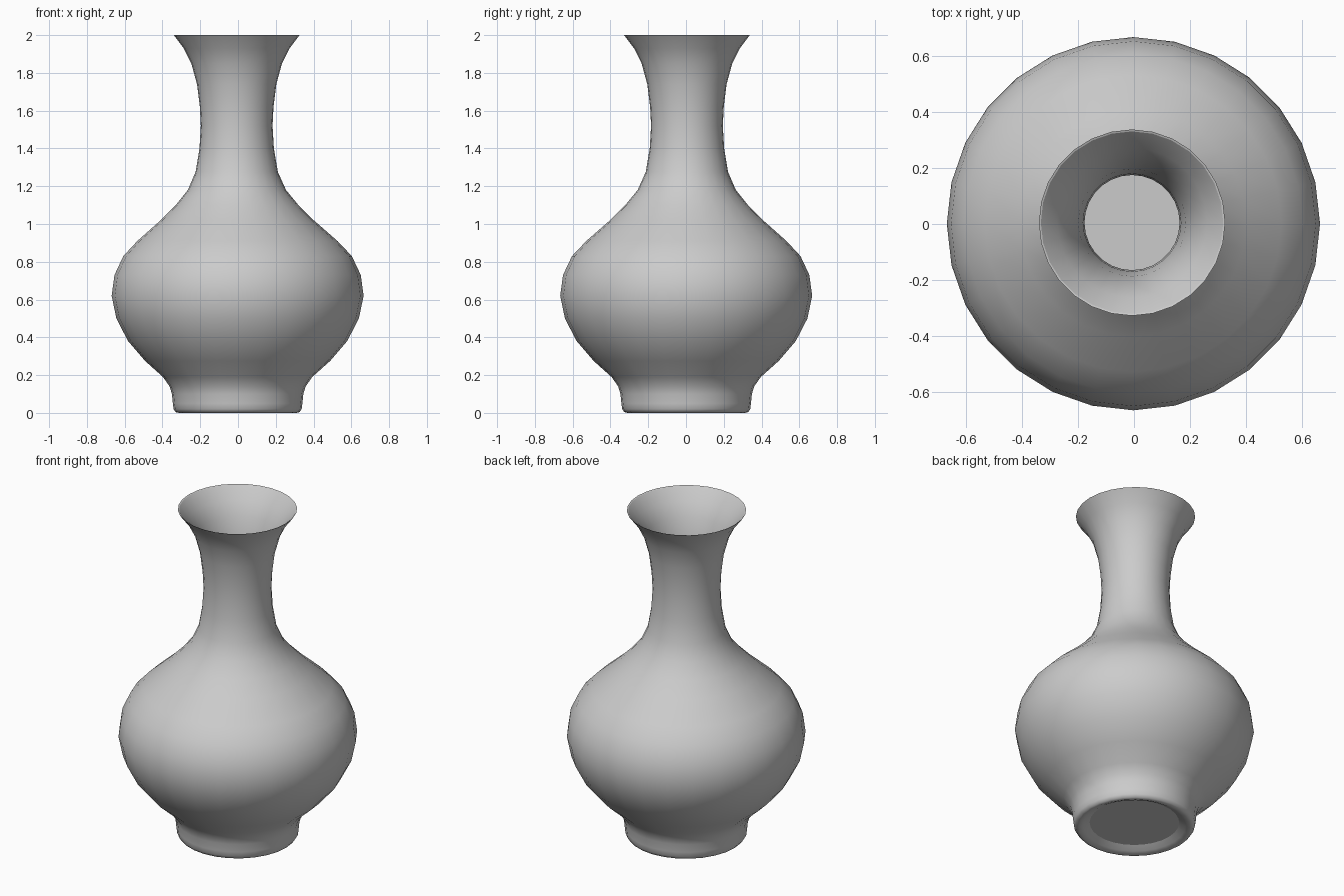
import bpy, bmesh, math

SIDES = 28

# outer silhouette (radius, height) from foot to lip
OUTER = [(0.25, 0.03), (0.285, 0.01), (0.31, 0.0), (0.328, 0.004), (0.339, 0.02),
         (0.343, 0.05), (0.348, 0.10), (0.36, 0.14), (0.395, 0.19), (0.49, 0.275),
         (0.58, 0.38), (0.642, 0.50), (0.667, 0.62), (0.652, 0.73), (0.605, 0.83),
         (0.53, 0.91), (0.405, 1.02), (0.325, 1.10), (0.26, 1.18), (0.218, 1.275),
         (0.197, 1.40), (0.19, 1.52), (0.195, 1.62), (0.21, 1.74), (0.24, 1.85),
         (0.28, 1.93), (0.333, 2.0)]
# inner wall from lip down to the floor
INNER = [(0.326, 1.997), (0.268, 1.93), (0.225, 1.85), (0.192, 1.74), (0.175, 1.62),
         (0.17, 1.52), (0.177, 1.40), (0.198, 1.27), (0.245, 1.165), (0.31, 1.085),
         (0.39, 1.005), (0.515, 0.895), (0.587, 0.82), (0.632, 0.725), (0.647, 0.62),
         (0.622, 0.505), (0.563, 0.39), (0.475, 0.29), (0.38, 0.205), (0.33, 0.14),
         (0.30, 0.07), (0.27, 0.055)]


def lathe(name, profile):
    bm = bmesh.new()
    rings = []
    for r, z in profile:
        # the neck sits very slightly off the axis
        t = min(max((z - 0.8) / 0.5, 0), 1)
        ox, oy = -0.002 - 0.005 * t, 0.001 + 0.004 * t
        rings.append([bm.verts.new((ox + r * math.cos(a), oy + r * math.sin(a), z))
                      for a in (2 * math.pi * i / SIDES for i in range(SIDES))])
    for low, high in zip(rings, rings[1:]):
        for i in range(SIDES):
            j = (i + 1) % SIDES
            bm.faces.new((low[i], low[j], high[j], high[i])).smooth = True
    # recessed underside and inside floor
    caps = [bm.faces.new(rings[0][::-1]), bm.faces.new(rings[-1])]
    for cap in caps:
        for e in cap.edges:
            e.smooth = False
    bmesh.ops.recalc_face_normals(bm, faces=bm.faces)
    # crisp lip
    for ring in (rings[len(OUTER) - 1], rings[len(OUTER)]):
        for i in range(SIDES):
            bm.edges.get((ring[i], ring[(i + 1) % SIDES])).smooth = False
    mesh = bpy.data.meshes.new(name)
    bm.to_mesh(mesh)
    bm.free()
    obj = bpy.data.objects.new(name, mesh)
    bpy.context.collection.objects.link(obj)
    return obj


lathe("vase", OUTER + INNER)
